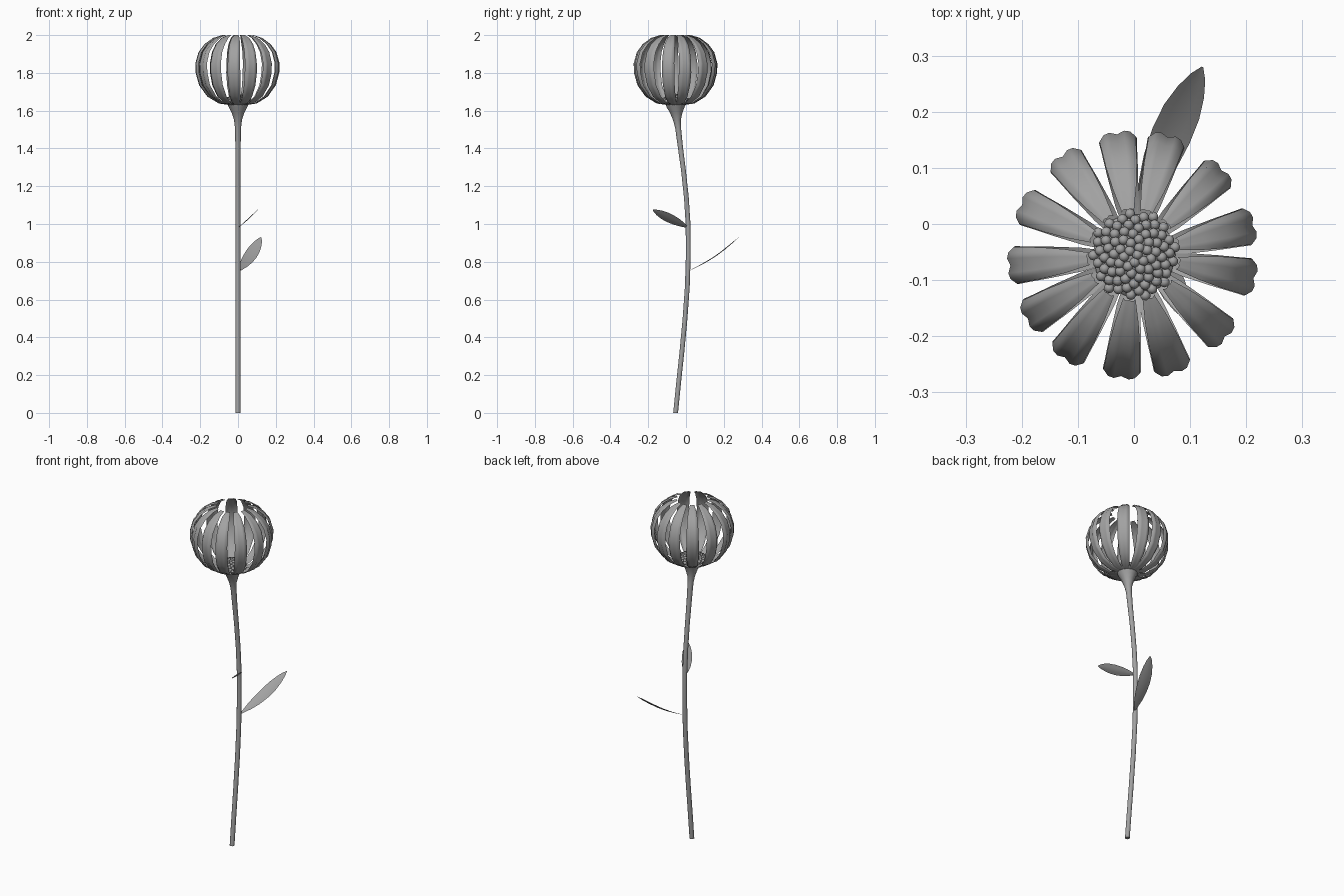
import bpy, bmesh, math, random
from mathutils import Vector, Matrix

random.seed(4)
cube = bpy.data.objects.get("Cube")
if cube:
    bpy.data.objects.remove(cube, do_unlink=True)

GREY = (0.36, 0.36, 0.36, 1.0)
mat = bpy.data.materials.new("matte grey")
mat.use_nodes = True
mat.diffuse_color = GREY
mat.node_tree.nodes["Principled BSDF"].inputs["Base Color"].default_value = GREY

HEAD_Y = -0.055  # flower head axis


def finish(bm, name, angle=50, recalc=True):
    if recalc:
        bmesh.ops.recalc_face_normals(bm, faces=bm.faces)
    mesh = bpy.data.meshes.new(name)
    bm.to_mesh(mesh)
    bm.free()
    mesh.materials.append(mat)
    ob = bpy.data.objects.new(name, mesh)
    bpy.context.collection.objects.link(ob)
    bpy.ops.object.select_all(action='DESELECT')
    ob.select_set(True)
    bpy.context.view_layer.objects.active = ob
    bpy.ops.object.shade_smooth_by_angle(angle=math.radians(angle))
    return ob


def skin(bm, rows, closed=False):
    """Join successive rows of points with quads."""
    rows = [[bm.verts.new(p) for p in row] for row in rows]
    for a, b in zip(rows, rows[1:]):
        n = len(a)
        for i in range(n if closed else n - 1):
            j = (i + 1) % n
            bm.faces.new((a[i], a[j], b[j], b[i]))
    return rows


# Stem: bowed stalk flaring into the cup under the head (y, z, radius)
stalk = [(-0.055, 0, .013), (-0.04, .15, .013), (-0.022, .32, .013),
         (-0.005, .5, .013), (.007, .67, .013), (.012, .83, .013),
         (.011, 1.0, .013), (.002, 1.14, .013), (-0.013, 1.28, .013),
         (-0.03, 1.41, .014), (-0.042, 1.51, .016), (-0.048, 1.55, .021),
         (-0.052, 1.59, .034), (HEAD_Y, 1.615, .047), (HEAD_Y, 1.635, .056)]
SIDES = 14
bm = bmesh.new()
turns = [2 * math.pi * i / SIDES for i in range(SIDES)]
rings = skin(bm, [[(r * math.cos(t), y + r * math.sin(t), z) for t in turns]
                  for y, z, r in stalk], closed=True)
bm.faces.new(rings[0][::-1])
bm.faces.new(rings[-1])
finish(bm, "stem")

# Flower centre: low dome covered with beads in a spiral
DISC = 0.076


def dome(r):
    return 1.645 + 0.03 * (1 - (r / DISC) ** 2)


bm = bmesh.new()
rows = skin(bm, [[(r * math.cos(t), HEAD_Y + r * math.sin(t), z) for t in turns]
                 for r, z in [(.05, 1.63), (.074, 1.642), (.06, dome(.06)),
                              (.035, dome(.035)), (.01, dome(.01))]], closed=True)
bm.faces.new(rows[-1])
finish(bm, "flower_disc")

bm = bmesh.new()
BEADS = 80
for i in range(BEADS):
    r = DISC * math.sqrt((i + 0.5) / BEADS)
    t = i * math.pi * (3 - math.sqrt(5))
    spot = Vector((r * math.cos(t), HEAD_Y + r * math.sin(t), dome(r) + 0.004))
    bmesh.ops.create_uvsphere(bm, u_segments=10, v_segments=6, radius=0.0092,
                              matrix=Matrix.Translation(spot))
finish(bm, "seed_beads", 80)

# Petals: ribs curving out from the cup and in again at the top
# (distance from axis, height, half width)
rib = [(.045, 1.63, .010), (.10, 1.638, .021), (.16, 1.675, .028),
       (.203, 1.735, .032), (.221, 1.80, .034), (.223, 1.85, .033),
       (.206, 1.91, .031), (.175, 1.952, .028), (.13, 1.985, .021),
       (.083, 2.0, .011)]
# across the petal: (sideways, inward dip) gives two lobes and curled edges
section = [(-1, .014), (-.72, .003), (-.4, 0), (0, .005),
           (.4, 0), (.72, .003), (1, .014)]
headings = [14, 44, 74, 98, 126, 156, 185, 211, 236, 264, 289, 318, 349]
for k, deg in enumerate(headings):
    turn = Matrix.Translation((0, HEAD_Y, 0)) @ Matrix.Rotation(math.radians(deg), 4, 'Z')
    swell = random.uniform(0.99, 1.015)
    bm = bmesh.new()
    rows = []
    for r, z, w in rib:
        depth = w / 0.034
        rows.append([turn @ Vector((r * swell - dip * depth, s * w, z))
                     for s, dip in section])
    skin(bm, rows)
    finish(bm, f"petal_{k + 1}", 60, recalc=False)


# Leaves: pointed blades with a slight sag along the length
def leaf(name, base, tip, side, width, sag):
    base, tip = Vector(base), Vector(tip)
    along = tip - base
    side = Vector(side).normalized()
    up = along.cross(side).normalized()
    if up.z < 0:
        up = -up
    outline = [(0, .10), (.08, .30), (.2, .62), (.35, .88), (.52, 1),
               (.68, .95), (.82, .72), (.93, .40), (1, .04)]
    bm = bmesh.new()
    rows = []
    for t, w in outline:
        mid = base + along * t - up * sag * math.sin(math.pi * t)
        rows.append([mid + side * width * w * s + up * 0.004 * abs(s) * w
                     for s in (-1, -.5, 0, .5, 1)])
    skin(bm, rows)
    finish(bm, name, 60, recalc=False)


leaf("large_leaf", (.006, .012, .75), (.122, .28, .93), (.92, -.4, -.27), .037, .016)
leaf("small_leaf", (0, .012, .98), (.105, -.175, 1.075), (.6, .59, .54), .032, .004)
